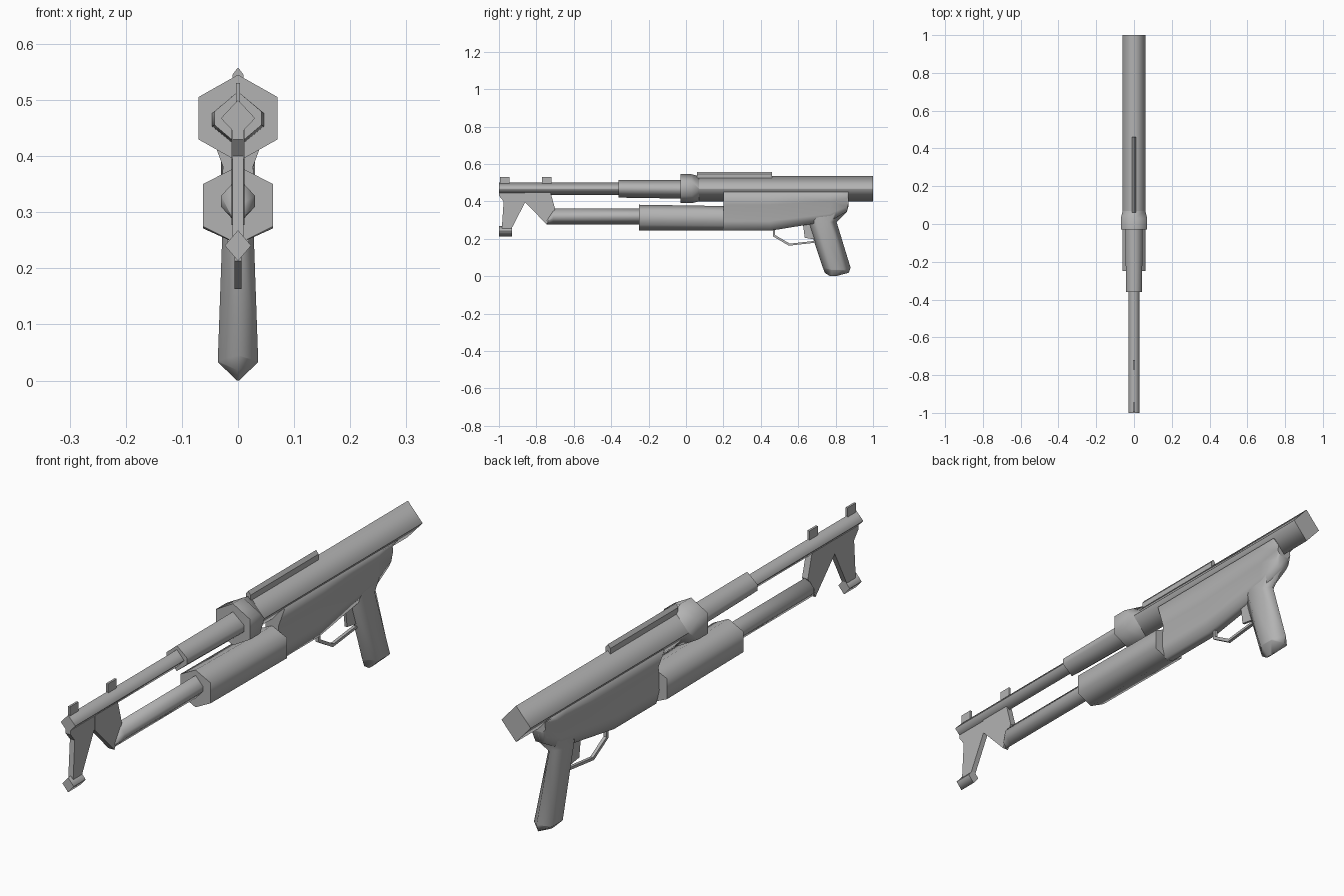
import bpy, bmesh

old = bpy.data.objects.get("Cube")
if old:
    bpy.data.objects.remove(old, do_unlink=True)

gray = bpy.data.materials.new("gunmetal_gray")
gray.use_nodes = True
gray.diffuse_color = (0.45, 0.45, 0.45, 1)
gray.node_tree.nodes["Principled BSDF"].inputs["Base Color"].default_value = (0.45, 0.45, 0.45, 1)


def finish(name, bm):
    bmesh.ops.recalc_face_normals(bm, faces=bm.faces[:])
    mesh = bpy.data.meshes.new(name)
    bm.to_mesh(mesh)
    bm.free()
    mesh.materials.append(gray)
    obj = bpy.data.objects.new(name, mesh)
    bpy.context.scene.collection.objects.link(obj)
    return obj


def loft(name, rings, smooth=True):
    """Skin equal-length rings of 3D points, with flat caps."""
    bm = bmesh.new()
    loops = [[bm.verts.new(p) for p in ring] for ring in rings]
    n = len(loops[0])
    for a, b in zip(loops, loops[1:]):
        for i in range(n):
            j = (i + 1) % n
            bm.faces.new((a[i], a[j], b[j], b[i])).smooth = smooth
    bm.faces.new(loops[0])
    bm.faces.new(loops[-1])
    return finish(name, bm)


def plate(name, outline, half):
    """Side profile of (y, z) points, thickened across x."""
    return loft(name, [[(x, y, z) for y, z in outline] for x in (-half, half)], False)


def gem(y, w, low, high, flat=0.0):
    """Six-point section with points up and down; flat=0 makes it a diamond."""
    mid = (low + high) / 2
    f = max(flat, 0.0005)
    return [(0, y, high), (w, y, mid + f), (w, y, mid - f),
            (0, y, low), (-w, y, mid - f), (-w, y, mid + f)]


def box(y0, y1, z0, z1):
    return [(y0, z0), (y1, z0), (y1, z1), (y0, z1)]


# Upper receiver, collar and top rail
loft("receiver", [gem(0.04, 0.06, 0.40, 0.535), gem(1, 0.06, 0.40, 0.535)])
loft("receiver_collar", [gem(-0.03, 0.07, 0.39, 0.545, 0.038),
                         gem(0.03, 0.07, 0.39, 0.545, 0.038),
                         gem(0.07, 0.06, 0.40, 0.535)])
loft("top_rail", [[(-0.01, y, 0.51), (0.01, y, 0.51), (0.01, y, 0.545),
                   (0, y, 0.558), (-0.01, y, 0.545)] for y in (0.06, 0.46)], False)


# Lower receiver, pinched under the upper body and rising to the rear
def lower_ring(y, bottom):
    depth = 0.45 - bottom
    right = [(w, y, 0.45 - depth * t)
             for w, t in ((0.052, 0), (0.027, 0.33), (0.03, 0.75), (0.018, 1))]
    return right + [(-x, y, z) for x, y, z in reversed(right)]


loft("lower_receiver", [lower_ring(0.2, 0.243), lower_ring(0.45, 0.243),
                        lower_ring(0.77, 0.295), lower_ring(0.86, 0.345),
                        lower_ring(0.87, 0.39)])

# Barrel and its sleeve
loft("barrel", [gem(-1, 0.03, 0.435, 0.50), gem(-0.3, 0.03, 0.435, 0.50)])
loft("barrel_sleeve", [gem(-0.36, 0.042, 0.42, 0.515, 0.012),
                       gem(-0.03, 0.046, 0.415, 0.515, 0.012)])

# Handguard and tube below the barrel
loft("handguard", [gem(-0.25, 0.062, 0.243, 0.382, 0.038),
                   gem(0.2, 0.062, 0.243, 0.375, 0.038)])
loft("magazine_tube", [gem(-0.745, 0.012, 0.277, 0.31),
                       gem(-0.71, 0.03, 0.277, 0.362, 0.01),
                       gem(-0.2, 0.03, 0.277, 0.362, 0.01)])

# Front bracket, post, foot and sights
plate("tube_bracket", [(-0.86, 0.395), (-0.745, 0.277), (-0.70, 0.36),
                       (-0.725, 0.45), (-0.86, 0.45)], 0.012)
plate("front_post", [(-1, 0.45), (-1, 0.43), (-0.975, 0.40), (-0.985, 0.25),
                     (-0.935, 0.25), (-0.86, 0.395), (-0.86, 0.45)], 0.01)
loft("front_foot", [gem(-1, 0.023, 0.213, 0.268), gem(-0.93, 0.023, 0.213, 0.268)])
for name, y in (("front_sight", -0.995), ("rear_sight", -0.77)):
    plate(name, box(y, y + 0.05, 0.48, 0.53), 0.004)


# Pistol grip, leaning back and ending in a keel
def grip_ring(z, front, back, w, keel=0.0):
    d = back - front
    a, b = front + 0.3 * d, front + 0.75 * d
    return [(0, front, z), (w, a, z + keel), (w, b, z + keel),
            (0, back, z), (-w, b, z + keel), (-w, a, z + keel)]


loft("grip", [grip_ring(0.38, 0.62, 0.87, 0.026), grip_ring(0.345, 0.63, 0.86, 0.026),
              grip_ring(0.29, 0.65, 0.805, 0.027), grip_ring(0.045, 0.732, 0.88, 0.036, -0.01),
              grip_ring(0.018, 0.742, 0.87, 0.035, 0.014),
              grip_ring(0, 0.77, 0.80, 0.002)])

# Trigger and guard
plate("trigger_guard", [(0.465, 0.26), (0.465, 0.213), (0.55, 0.163), (0.70, 0.18),
                        (0.70, 0.19), (0.555, 0.174), (0.476, 0.22), (0.476, 0.26)], 0.006)
plate("trigger", [(0.625, 0.28), (0.635, 0.205), (0.70, 0.195), (0.68, 0.28)], 0.005)
